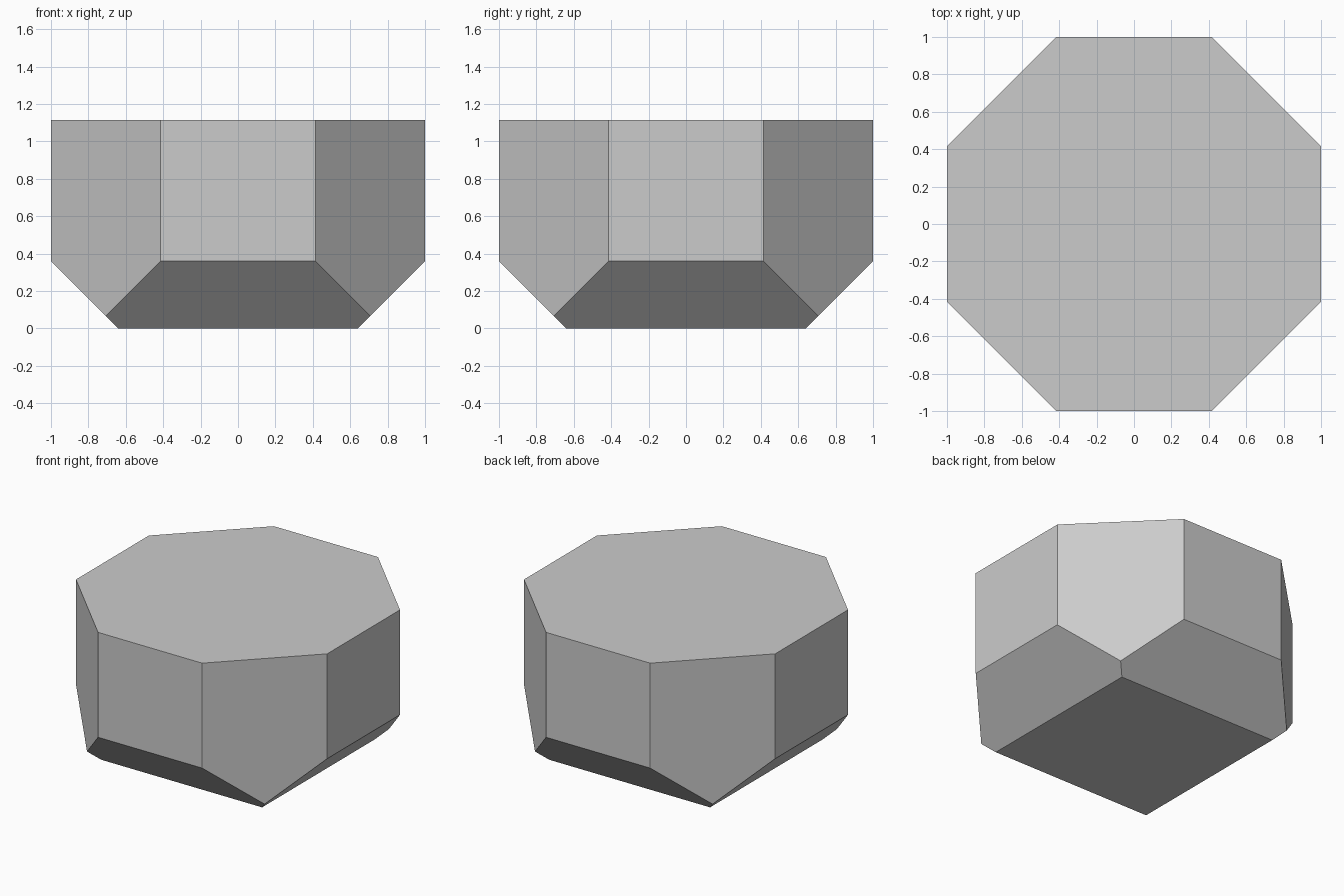
import bpy, bmesh, math
from mathutils import Matrix, Vector

if "Cube" in bpy.data.objects:
    bpy.data.objects.remove(bpy.data.objects["Cube"])

HEIGHT = 1.115   # top of the block
BASE = 0.64      # half width of the square foot

# Octagonal prism with flats facing the axes, one unit from the centre
bm = bmesh.new()
radius = 1 / math.cos(math.pi / 8)
bmesh.ops.create_cone(
    bm, cap_ends=True, segments=8, radius1=radius, radius2=radius, depth=HEIGHT,
    matrix=Matrix.Translation((0, 0, HEIGHT / 2)) @ Matrix.Rotation(math.pi / 8, 4, 'Z'))

# Four 45 degree cuts bevel the underside down to the square foot
for x, y in ((1, 0), (0, 1), (-1, 0), (0, -1)):
    cut = bmesh.ops.bisect_plane(
        bm, geom=bm.verts[:] + bm.edges[:] + bm.faces[:], dist=1e-5,
        plane_co=Vector((x, y, 0)) * BASE, plane_no=Vector((x, y, -1)).normalized(),
        clear_outer=True)
    rim = [e for e in cut['geom_cut'] if isinstance(e, bmesh.types.BMEdge)]
    bmesh.ops.edgenet_fill(bm, edges=rim)

bmesh.ops.recalc_face_normals(bm, faces=bm.faces[:])
mesh = bpy.data.meshes.new("faceted_block")
bm.to_mesh(mesh)
bm.free()
bpy.context.collection.objects.link(bpy.data.objects.new("faceted_block", mesh))
